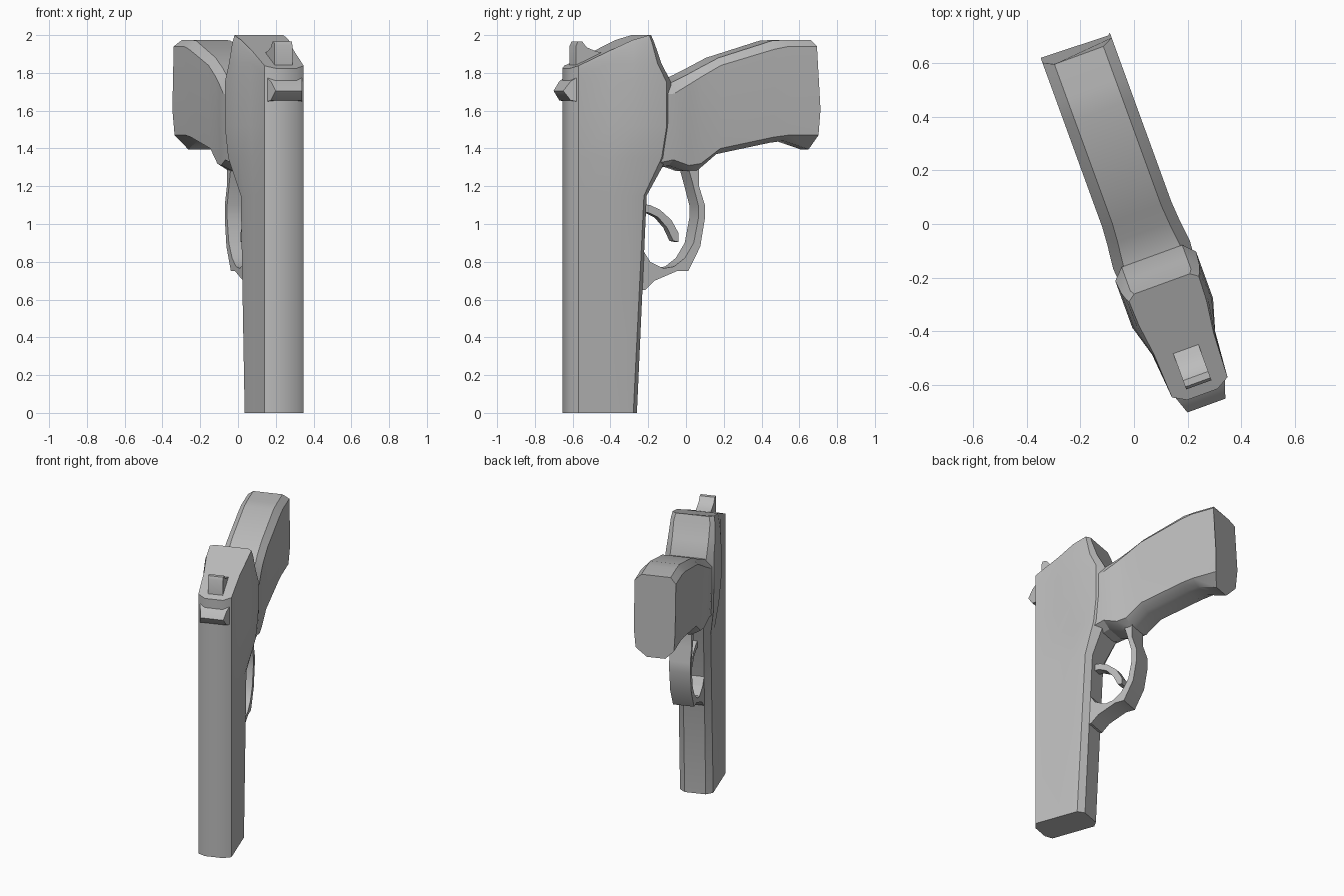
import bpy, bmesh, math
from mathutils import Matrix

cube = bpy.data.objects.get("Cube")
if cube:
    bpy.data.objects.remove(cube, do_unlink=True)

# Single gunmetal grey
grey = bpy.data.materials.new("gunmetal_grey")
grey.use_nodes = True
grey.diffuse_color = (0.5, 0.5, 0.5, 1)
grey.node_tree.nodes["Principled BSDF"].inputs["Base Color"].default_value = (0.5, 0.5, 0.5, 1)

# Local frame: x = thickness, y = towards the butt, z = up; turned about z
CENTRE = 0.022
PLACE = Matrix.Rotation(math.radians(20), 4, 'Z') @ Matrix.Translation((CENTRE, 0, 0))


def finish(name, bm, angle=30):
    bmesh.ops.recalc_face_normals(bm, faces=bm.faces)
    mesh = bpy.data.meshes.new(name)
    bm.to_mesh(mesh)
    bm.free()
    mesh.transform(PLACE)
    mesh.materials.append(grey)
    obj = bpy.data.objects.new(name, mesh)
    bpy.context.collection.objects.link(obj)
    bpy.ops.object.select_all(action='DESELECT')
    obj.select_set(True)
    bpy.context.view_layer.objects.active = obj
    bpy.ops.object.shade_smooth_by_angle(angle=math.radians(angle))
    return obj


def loft(name, rings, angle=30):
    """Skin a list of equal-length point rings and cap both ends."""
    bm = bmesh.new()
    loops = [[bm.verts.new(p) for p in ring] for ring in rings]
    n = len(loops[0])
    for a, b in zip(loops, loops[1:]):
        for i in range(n):
            j = (i + 1) % n
            bm.faces.new((a[i], a[j], b[j], b[i]))
    bm.faces.new(loops[0])
    bm.faces.new(loops[-1])
    return finish(name, bm, angle)


def mirrored(half):
    """Close a half ring by mirroring it across the thickness."""
    return half + [(-x, y, z) for x, y, z in reversed(half)]


def plate(name, profile, half_width, angle=30):
    """Extrude a side profile; half_width gives the half thickness at y."""
    return loft(name, [[(s * half_width(y), y, z) for y, z in profile] for s in (-1, 1)], angle)


# Slide and frame: sections stacked from muzzle to sloped rear
def rear_slope(y):
    return min(2.0, 1.835 + (y + 0.66) * 0.46)


def slide_ring(z, w1, w2, back, wb, ridge, wr, gap):
    y2 = min(-0.36, back - 0.045)
    half = [(0.06, -0.683), (0.11, -0.655), (w1, -0.48), (w2, y2), (wb, back), (wr, ridge)]
    return mirrored([(x, y, min(z, rear_slope(y) - gap)) for x, y in half])


slide_sections = [
    (0.00, 0.110, 0.110, -0.345, 0.110, -0.310, 0.07, 0.20),
    (1.15, 0.110, 0.114, -0.285, 0.110, -0.255, 0.07, 0.20),
    (1.35, 0.118, 0.145, -0.200, 0.150, -0.150, 0.10, 0.20),
    (1.52, 0.125, 0.160, -0.175, 0.160, -0.130, 0.11, 0.17),
    (1.75, 0.125, 0.160, -0.175, 0.160, -0.135, 0.12, 0.08),
    (1.85, 0.124, 0.155, -0.225, 0.155, -0.190, 0.12, 0.05),
    (1.96, 0.122, 0.142, -0.253, 0.146, -0.230, 0.12, 0.02),
    (2.00, 0.118, 0.134, -0.265, 0.138, -0.245, 0.11, 0.00),
]
loft("slide_and_frame", [slide_ring(*s) for s in slide_sections], 35)


# Grip: sections from the frame out to the butt
def grip_ring(y, top, shoulder, hip, bottom, w, end=0):
    mid = (shoulder + hip) / 2 - 0.10 * (end > 0)
    half = [(w - 0.04, y, top), (w, y + 0.5 * end, shoulder), (w, y + end, mid),
            (w * 0.93, y + 0.8 * end, hip), (w * 0.45, y, bottom)]
    return mirrored(half)


grip_sections = [
    (-0.28, 1.75, 1.68, 1.31, 1.27, 0.140),
    (-0.13, 1.75, 1.69, 1.34, 1.31, 0.152),
    (-0.04, 1.79, 1.74, 1.31, 1.28, 0.142),
    (0.03, 1.825, 1.78, 1.32, 1.28, 0.137),
    (0.14, 1.88, 1.84, 1.40, 1.37, 0.137),
    (0.44, 1.97, 1.925, 1.46, 1.43, 0.137),
    (0.52, 1.975, 1.94, 1.47, 1.44, 0.137),
    (0.66, 1.975, 1.94, 1.47, 1.395, 0.137, 0.04),
]
loft("grip", [grip_ring(*s) for s in grip_sections], 25)

# Trigger guard: outer edge down, inner edge back up
guard_outer = [(0.04, 1.33), (0.04, 1.2), (0.073, 1.1), (0.073, 1.03), (0.047, 0.88),
               (-0.022, 0.75), (-0.086, 0.75), (-0.21, 0.70), (-0.265, 0.65), (-0.34, 0.65)]
guard_inner = [(-0.34, 0.87), (-0.275, 0.86), (-0.235, 0.80), (-0.16, 0.765), (-0.10, 0.775),
               (-0.04, 0.82), (0.01, 0.90), (0.036, 1.03), (0.036, 1.1), (0.0, 1.23), (-0.03, 1.33)]
plate("trigger_guard", guard_outer + guard_inner, lambda y: 0.07)

# Trigger
plate("trigger", [(-0.30, 1.11), (-0.22, 1.10), (-0.165, 1.075), (-0.10, 1.02), (-0.06, 0.95),
                  (-0.06, 0.905), (-0.09, 0.91), (-0.125, 0.98), (-0.175, 1.035),
                  (-0.23, 1.06), (-0.30, 1.06)], lambda y: 0.03)

# Hammer on the sloped rear
plate("hammer", [(-0.645, 1.82), (-0.645, 1.945), (-0.635, 1.965), (-0.61, 1.965),
                 (-0.585, 1.935), (-0.535, 1.915), (-0.495, 1.905), (-0.495, 1.85)],
      lambda y: 0.05)

# Rear sight, flared towards the slide
plate("rear_sight", [(-0.62, 1.64), (-0.69, 1.655), (-0.727, 1.705), (-0.69, 1.755),
                     (-0.645, 1.785), (-0.62, 1.77)],
      lambda y: 0.075 + (y + 0.727) * 0.35, 50)
